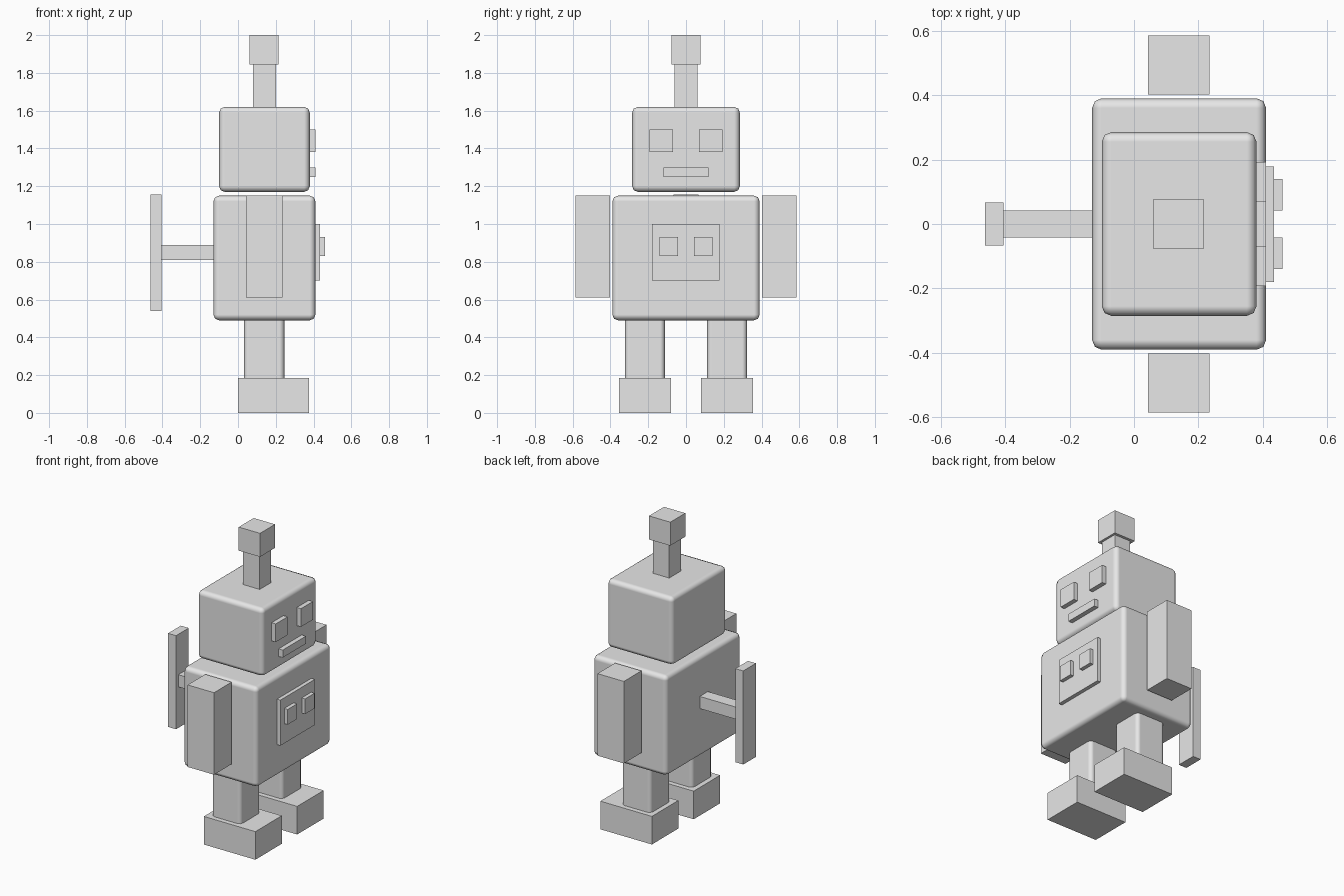
import bpy
import math

cube = bpy.data.objects.get("Cube")
if cube:
    bpy.data.objects.remove(cube, do_unlink=True)

grey = bpy.data.materials.new("plain_grey")
grey.use_nodes = True
grey.diffuse_color = (0.8, 0.8, 0.8, 1)
grey.node_tree.nodes["Principled BSDF"].inputs["Base Color"].default_value = (0.8, 0.8, 0.8, 1)


def box(name, x, y, z, bevel=0):
    """Box spanning the (low, high) ranges x, y and z, with soft edges if bevel is set."""
    spans = (x, y, z)
    bpy.ops.mesh.primitive_cube_add(size=1, location=[(a + b) / 2 for a, b in spans])
    ob = bpy.context.object
    ob.name = ob.data.name = name
    ob.scale = [b - a for a, b in spans]
    bpy.ops.object.transform_apply(location=False, rotation=False, scale=True)
    ob.data.materials.append(grey)
    if bevel:
        bpy.ops.object.shade_smooth()
        mod = ob.modifiers.new("soft_edges", "BEVEL")
        mod.width = bevel
        mod.segments = 2
        mod.limit_method = "ANGLE"
        mod.angle_limit = math.radians(30)
        mod.harden_normals = True
    return ob


def pair(name, x, y, z, bevel=0):
    """The same box on the left (+y) and the right (-y)."""
    box("left_" + name, x, y, z, bevel)
    box("right_" + name, x, (-y[1], -y[0]), z, bevel)


# Body and head, facing +x
box("torso", (-0.13, 0.41), (-0.39, 0.39), (0.49, 1.15), 0.03)
box("head", (-0.10, 0.38), (-0.285, 0.285), (1.17, 1.62), 0.03)

# Antenna
box("antenna_stem", (0.08, 0.20), (-0.06, 0.06), (1.60, 1.86))
box("antenna_tip", (0.06, 0.215), (-0.078, 0.078), (1.845, 2.0))

# Face
pair("eye", (0.36, 0.41), (0.07, 0.193), (1.38, 1.50))
box("mouth", (0.36, 0.41), (-0.12, 0.12), (1.25, 1.30))

# Chest panel with two buttons
box("chest_panel", (0.39, 0.435), (-0.18, 0.178), (0.70, 1.0))
pair("button", (0.42, 0.46), (0.042, 0.14), (0.83, 0.93))

# Arms, legs and feet
pair("arm", (0.043, 0.235), (0.402, 0.585), (0.61, 1.15))
pair("leg", (0.032, 0.245), (0.112, 0.323), (0.14, 0.53), 0.025)
pair("foot", (0.0, 0.375), (0.08, 0.355), (0.0, 0.185))

# Wind-up key on the back
box("key_shaft", (-0.42, -0.11), (-0.042, 0.042), (0.81, 0.89))
box("key_handle", (-0.463, -0.405), (-0.066, 0.066), (0.54, 1.156))
